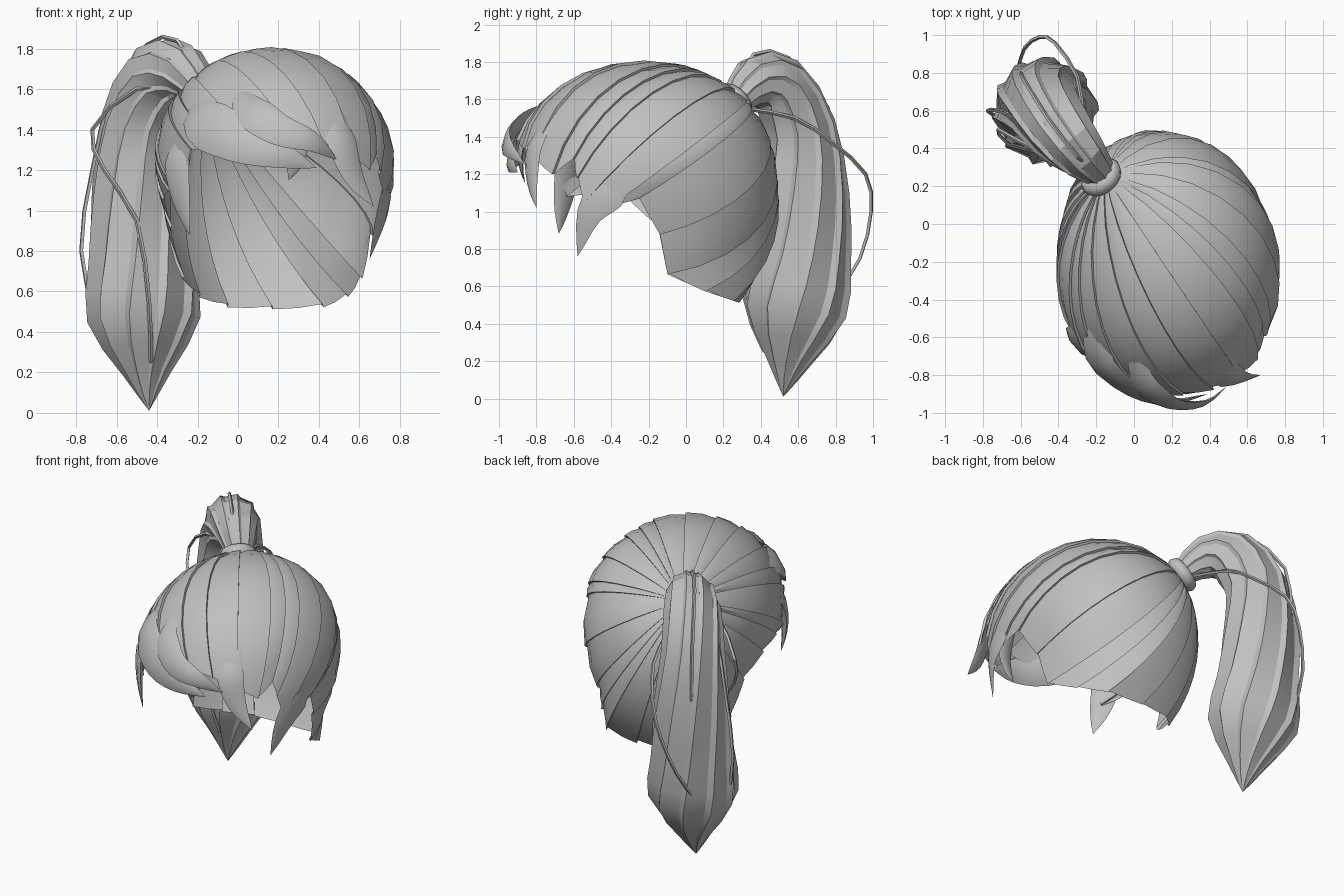
import bpy, bmesh, math
from mathutils import Vector as V

cube = bpy.data.objects.get("Cube")
if cube:
    bpy.data.objects.remove(cube)

grey = bpy.data.materials.new("hair grey")
grey.use_nodes = True
grey.diffuse_color = (0.53, 0.53, 0.53, 1)
grey.node_tree.nodes["Principled BSDF"].inputs["Base Color"].default_value = (0.53, 0.53, 0.53, 1)

CENTRE, SIZE = V((0.17, -0.22, 1.19)), V((0.59, 0.685, 0.6))


def loft(name, rings, closed=True, angle=28):
    """Skin a list of equally long point rings into one object."""
    bm = bmesh.new()
    rows = [[bm.verts.new(p) for p in ring] for ring in rings]
    n = len(rows[0])
    for a, b in zip(rows, rows[1:]):
        for i in range(n if closed else n - 1):
            j = (i + 1) % n
            bm.faces.new((a[i], a[j], b[j], b[i]))
    bmesh.ops.remove_doubles(bm, verts=bm.verts, dist=0.0005)
    bmesh.ops.recalc_face_normals(bm, faces=bm.faces)
    me = bpy.data.meshes.new(name)
    bm.to_mesh(me)
    bm.free()
    me.materials.append(grey)
    ob = bpy.data.objects.new(name, me)
    bpy.context.collection.objects.link(ob)
    bpy.ops.object.select_all(action="DESELECT")
    ob.select_set(True)
    bpy.context.view_layer.objects.active = ob
    bpy.ops.object.shade_smooth_by_angle(angle=math.radians(angle))


def spline(pts, steps):
    """Smooth curve through points of any dimension."""
    pts = [V(p) for p in pts]
    ext = [pts[0] * 2 - pts[1]] + pts + [pts[-1] * 2 - pts[-2]]
    out = []
    for a, b, c, d in zip(ext, ext[1:], ext[2:], ext[3:]):
        for k in range(steps):
            t = k / steps
            out.append(0.5 * (2 * b + (c - a) * t + (2 * a - 5 * b + 4 * c - d) * t * t
                              + (3 * b - a - 3 * c + d) * t ** 3))
    return out + [pts[-1]]


def to_unit(p):
    return V([(p[i] - CENTRE[i]) / SIZE[i] for i in range(3)])


def bulge(d):
    return sum(abs(c) ** 2.05 for c in d) ** (-1 / 2.05)


# Scalp: overlapping panels that run from the tie to the hairline
POLE = to_unit((-0.15, 0.25, 1.55))
HEM = [(.17, .28, .52), (.42, .25, .53), (.54, .1, .58), (.61, -.1, .67), (.66, -.14, .88),
       (.72, -.25, 1.07), (.73, -.4, 1.03), (.71, -.54, 1.05), (.7, -.58, 1.18), (.68, -.6, 1.28),
       (.65, -.71, 1.2), (.56, -.8, 1.27), (.42, -.87, 1.34), (.26, -.9, 1.38),
       (.08, -.9, 1.33), (-.1, -.82, 1.32), (-.23, -.72, 1.3), (-.27, -.64, 1.08), (-.34, -.48, 1.1),
       (-.37, -.3, 1.06), (-.33, -.15, .92), (-.27, -.1, .67), (-.19, .1, .58), (-.05, .25, .53)]


def meridian(hem, lift, rows=10):
    h = to_unit(hem)
    d0, d1 = POLE.normalized(), h.normalized()
    k0, k1 = POLE.length / bulge(d0), h.length / bulge(d1)
    line = []
    for r in range(rows + 1):
        t = r / rows
        d = d0.slerp(d1, t)
        k = bulge(d) * (1 + (k0 - 1) * (1 - t) ** 3 + (k1 - 1) * t ** 2.5)
        k *= 1 + lift * min(1, 5 * t)
        line.append(CENTRE + V([d[i] * k * SIZE[i] for i in range(3)]))
    return line


columns = []
for a, b in zip(HEM, HEM[1:] + HEM[:1]):
    a, b = V(a), V(b)
    columns += [meridian(a, 0.012), meridian((a + b) / 2, 0.01), meridian(b, -0.012)]
loft("scalp_hair", columns + columns[:1], closed=False)


# Fringe and temple locks: flat tapered blades lying on the head
def lock(name, pts, width, flat=0.25):
    path = spline(pts, 3)
    rings, n = [], len(path) - 1
    for i, p in enumerate(path):
        along = (path[min(i + 1, n)] - path[max(i - 1, 0)]).normalized()
        out = p - CENTRE
        out = (out - along * out.dot(along)).normalized()
        side = along.cross(out)
        w = width * min(1, 0.35 + 2 * i / n) * (1 - (i / n) ** 2.5)
        rings.append([p + side * w * math.cos(q) + out * w * flat * math.sin(q)
                      for q in (k * math.pi / 3 for k in range(6))])
    loft(name, rings, angle=35)


lock("fringe_sweep", [(-.2, -.5, 1.56), (-.18, -.72, 1.45), (0, -.88, 1.35), (.2, -.94, 1.28), (.39, -.9, 1.21)], .14)
lock("fringe_upper", [(0, -.68, 1.6), (.06, -.85, 1.5), (.2, -.95, 1.4), (.37, -.95, 1.34), (.49, -.86, 1.25)], .1)
lock("fringe_point", [(.3, -.8, 1.48), (.3, -.88, 1.35), (.28, -.88, 1.23), (.25, -.86, 1.15)], .06)
lock("left_fringe", [(.48, -.7, 1.52), (.51, -.81, 1.35), (.57, -.82, 1.17), (.67, -.8, 1.02)], .09)
lock("left_temple", [(.735, -.3, 1.22), (.735, -.42, 1.1), (.71, -.52, .98), (.65, -.58, .76)], .11, .15)
lock("right_temple", [(-.25, -.53, 1.45), (-.3, -.62, 1.25), (-.28, -.66, 1.05), (-.24, -.68, .88)], .1)


# Swept tube; path points hold x, y, z and radius, ridge alternates the radius round the ring
def sweep(name, path, sides, ridge=(1, 1), skew=0, twist=0):
    rings, n = [], len(path) - 1
    nrm = V((0, 0, 1))
    for i, p in enumerate(path):
        along = (path[min(i + 1, n)] - path[max(i - 1, 0)]).to_3d().normalized()
        nrm = (nrm - along * nrm.dot(along)).normalized()
        side = along.cross(nrm)
        ring = []
        for k in range(sides):
            q = math.tau * (k + skew * (k % 2)) / sides + twist * i / n
            ring.append(p.to_3d() + (nrm * math.cos(q) + side * math.sin(q)) * max(p[3], 0) * ridge[k % 2])
        rings.append(ring)
    loft(name, rings)


# Ponytail
TAIL = [(-.16, .26, 1.57, .07), (-.27, .36, 1.69, .13), (-.39, .49, 1.67, .17), (-.48, .61, 1.44, .19),
        (-.49, .635, 1.1, .23), (-.48, .62, .75, .255), (-.465, .585, .46, .27), (-.45, .55, .2, .12),
        (-.44, .52, .01, 0)]
sweep("ponytail", spline(TAIL, 2), 20, (.94, 1.04), skew=.6, twist=1.3)

# Loose strands round the ponytail
STRANDS = {
    "loose_strand_back": [(-.2, .32, 1.55), (-.27, .58, 1.5), (-.3, .78, 1.37), (-.42, .96, 1.2), (-.5, .99, 1),
                          (-.58, .93, .75), (-.62, .8, .55)],
    "loose_strand_front": [(-.2, .3, 1.6), (-.5, .38, 1.6), (-.72, .5, 1.4), (-.66, .42, 1.2), (-.5, .38, .95),
                           (-.44, .31, .55), (-.43, .42, .25)],
    "loose_strand_side": [(-.3, .35, 1.72), (-.6, .55, 1.6), (-.72, .6, 1.2), (-.775, .6, .8), (-.7, .55, .45)],
    "loose_strand_top": [(-.2, .27, 1.66), (-.3, .36, 1.84), (-.45, .55, 1.82), (-.58, .76, 1.55), (-.6, .8, 1.2)],
}
for name, pts in STRANDS.items():
    sweep(name, spline([p + (0.011,) for p in pts], 2), 4)

# Hair tie
bpy.ops.mesh.primitive_torus_add(major_radius=0.075, minor_radius=0.045, major_segments=16, minor_segments=8,
                                 location=(-.175, .25, 1.58))
tie = bpy.context.object
tie.name = "hair_tie"
tie.rotation_euler = V((-.55, .6, .6)).to_track_quat("Z", "Y").to_euler()
tie.data.materials.append(grey)
bpy.ops.object.shade_smooth_by_angle(angle=math.radians(60))
